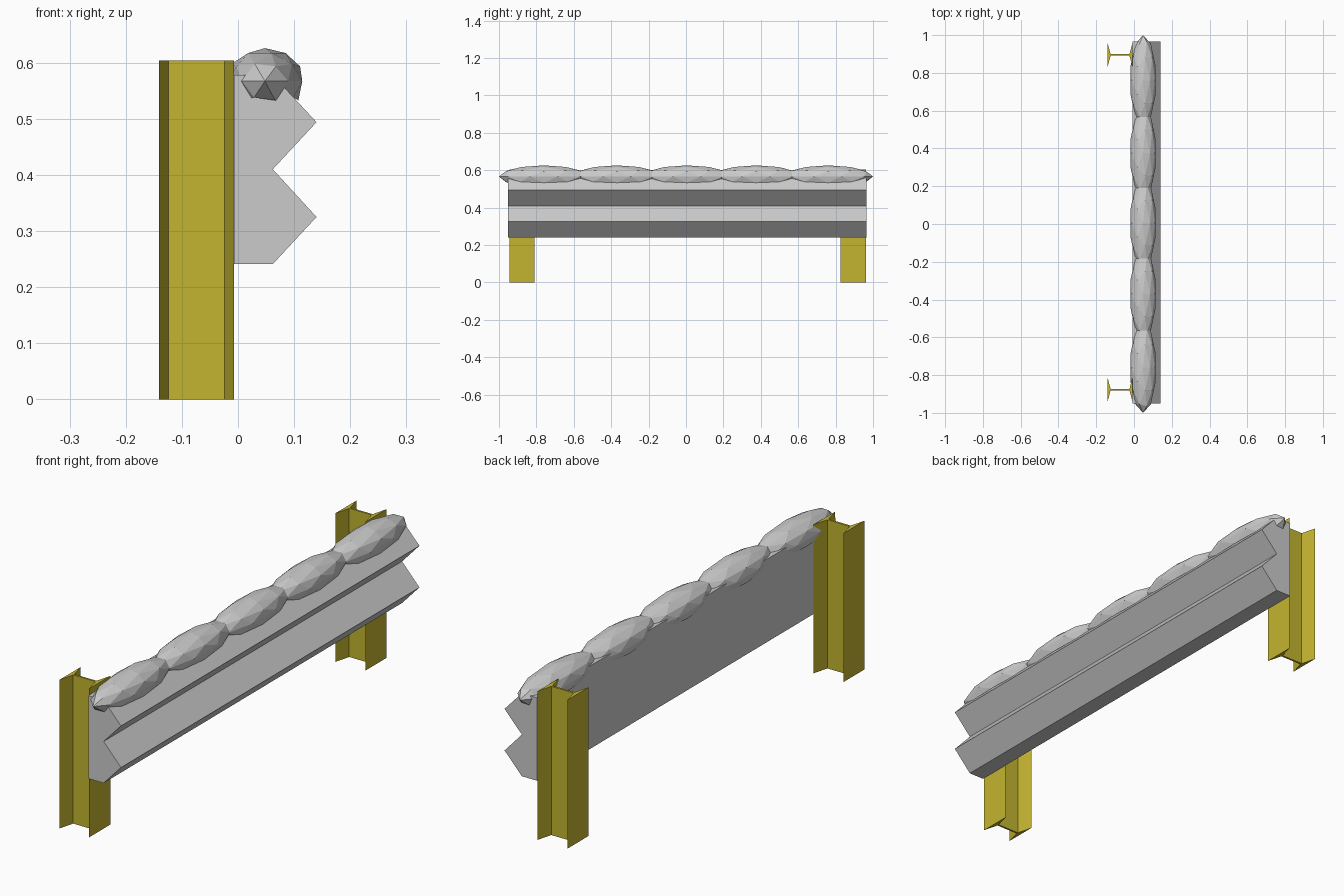
import bpy, bmesh

if "Cube" in bpy.data.objects:
    bpy.data.objects.remove(bpy.data.objects["Cube"])

olive = bpy.data.materials.new("olive_paint")
olive.diffuse_color = (0.55, 0.46, 0.03, 1)
olive.use_nodes = True
olive.node_tree.nodes["Principled BSDF"].inputs["Base Color"].default_value = olive.diffuse_color


def finish(bm, name, mat=None):
    bmesh.ops.recalc_face_normals(bm, faces=bm.faces)
    mesh = bpy.data.meshes.new(name)
    bm.to_mesh(mesh)
    bm.free()
    if mat:
        mesh.materials.append(mat)
    ob = bpy.data.objects.new(name, mesh)
    bpy.context.collection.objects.link(ob)
    return ob


def prism(name, points, direction, mat=None):
    """Extrude a closed 3D outline along a vector."""
    bm = bmesh.new()
    face = bm.faces.new([bm.verts.new(p) for p in points])
    ext = bmesh.ops.extrude_face_region(bm, geom=[face], use_keep_orig=True)
    new = [g for g in ext["geom"] if isinstance(g, bmesh.types.BMVert)]
    bmesh.ops.translate(bm, verts=new, vec=direction)
    return finish(bm, name, mat)


# I-beam posts with flanges tapering into a thin web
half = [(-0.141, 0.068), (-0.124, 0.004), (-0.024, 0.004), (-0.007, 0.068)]
section = half + [(x, -y) for x, y in reversed(half)]
for name, yc in (("front_post", -0.877), ("back_post", 0.895)):
    prism(name, [(x, y + yc, 0) for x, y in section], (0, 0, 0.604), olive)

# Corrugated guard rail
profile = [(-0.007, 0.241), (0.062, 0.241), (0.14, 0.325), (0.062, 0.41),
           (0.14, 0.494), (0.062, 0.578), (-0.007, 0.578)]
prism("guard_rail", [(x, -0.951, z) for x, z in profile], (0, 1.916, 0))

# Row of low-poly bags along the top, open underneath
for i, yc in enumerate((-0.76, -0.37, 0.005, 0.375, 0.76)):
    bm = bmesh.new()
    bmesh.ops.create_icosphere(bm, subdivisions=2, radius=1)
    bmesh.ops.delete(bm, geom=[v for v in bm.verts if v.co.z < -0.7],
                     context='VERTS')
    for v in bm.verts:
        x, y, z = v.co
        v.co = (0.048 + 0.07 * x, yc + 0.24 * y,
                0.567 + z * (0.059 if z > 0 else 0.065))
    finish(bm, f"top_bag_{i + 1}")
